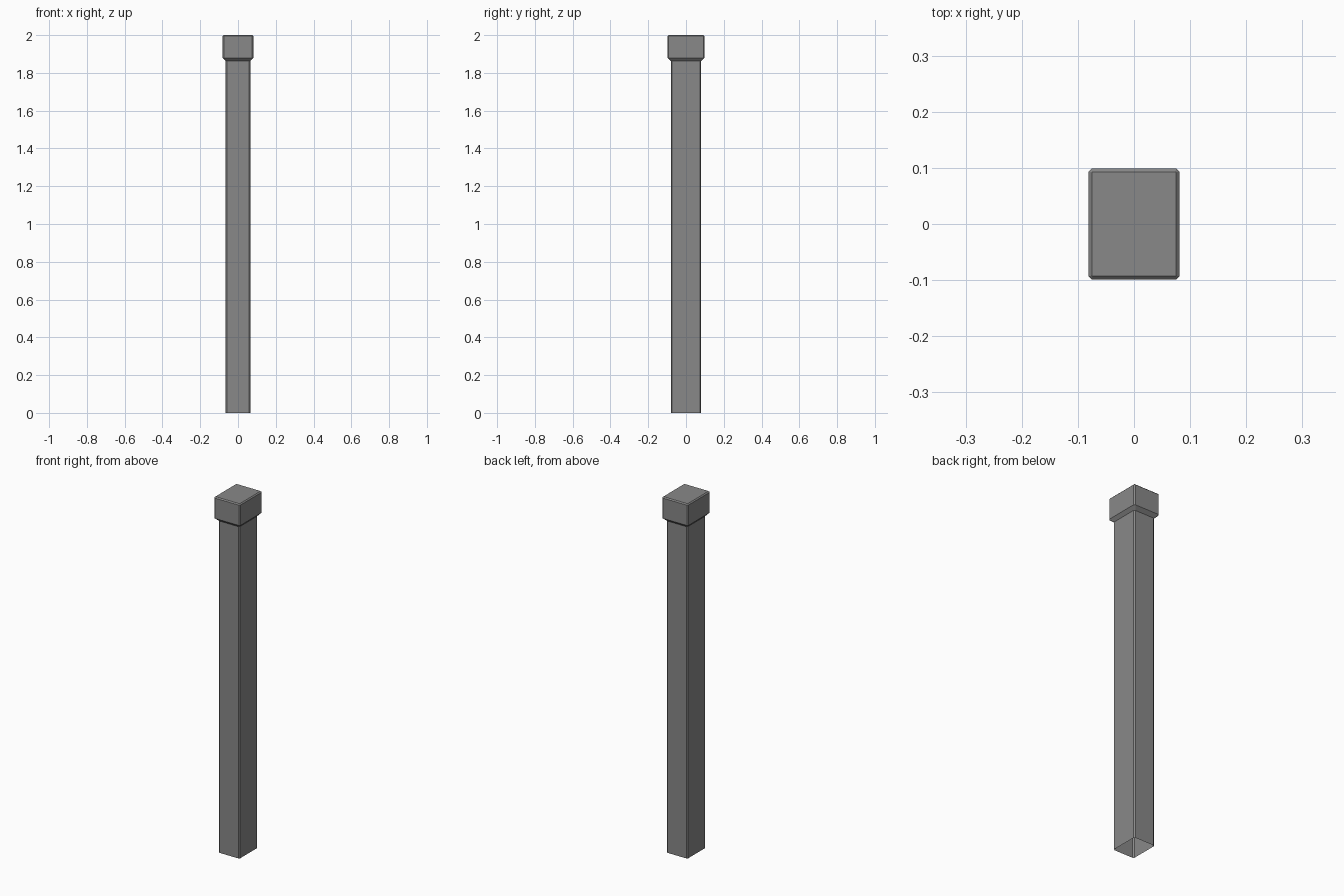
import bpy
import bmesh

cube = bpy.data.objects.get("Cube")
if cube:
    bpy.data.objects.remove(cube, do_unlink=True)

grey = bpy.data.materials.new("mid grey")
grey.use_nodes = True
colour = (0.25, 0.25, 0.25, 1)
grey.diffuse_color = colour
grey.node_tree.nodes["Principled BSDF"].inputs["Base Color"].default_value = colour

CHAMFER = 0.006


def ring(bm, hx, hy, z, c=CHAMFER):
    """Rectangle with cut corners, counter-clockwise."""
    points = []
    for sx, sy in ((1, 1), (-1, 1), (-1, -1), (1, -1)):
        pair = [(sx * hx, sy * (hy - c)), (sx * (hx - c), sy * hy)]
        points += pair if sx * sy > 0 else pair[::-1]
    return [bm.verts.new((x, y, z)) for x, y in points]


def loft(name, sections, close_top=False):
    """Skin stacked rings into a flat-faced shell."""
    bm = bmesh.new()
    rings = [ring(bm, *s) for s in sections]
    for low, high in zip(rings, rings[1:]):
        for i in range(len(low)):
            j = (i + 1) % len(low)
            bm.faces.new((low[i], low[j], high[j], high[i]))
    if close_top:
        bm.faces.new(rings[-1])
    mesh = bpy.data.meshes.new(name)
    bm.to_mesh(mesh)
    bm.free()
    mesh.materials.append(grey)
    obj = bpy.data.objects.new(name, mesh)
    bpy.context.collection.objects.link(obj)
    return obj


# Hollow shaft, open at the foot
loft("post_shaft", [(0.065, 0.08, 0), (0.065, 0.08, 1.862)])

# Cap with sloped underside and bevelled top edge
loft("post_cap", [
    (0.065, 0.08, 1.862),
    (0.081, 0.099, 1.88),
    (0.081, 0.099, 1.994),
    (0.075, 0.093, 2.0, 0.001),
], close_top=True)
